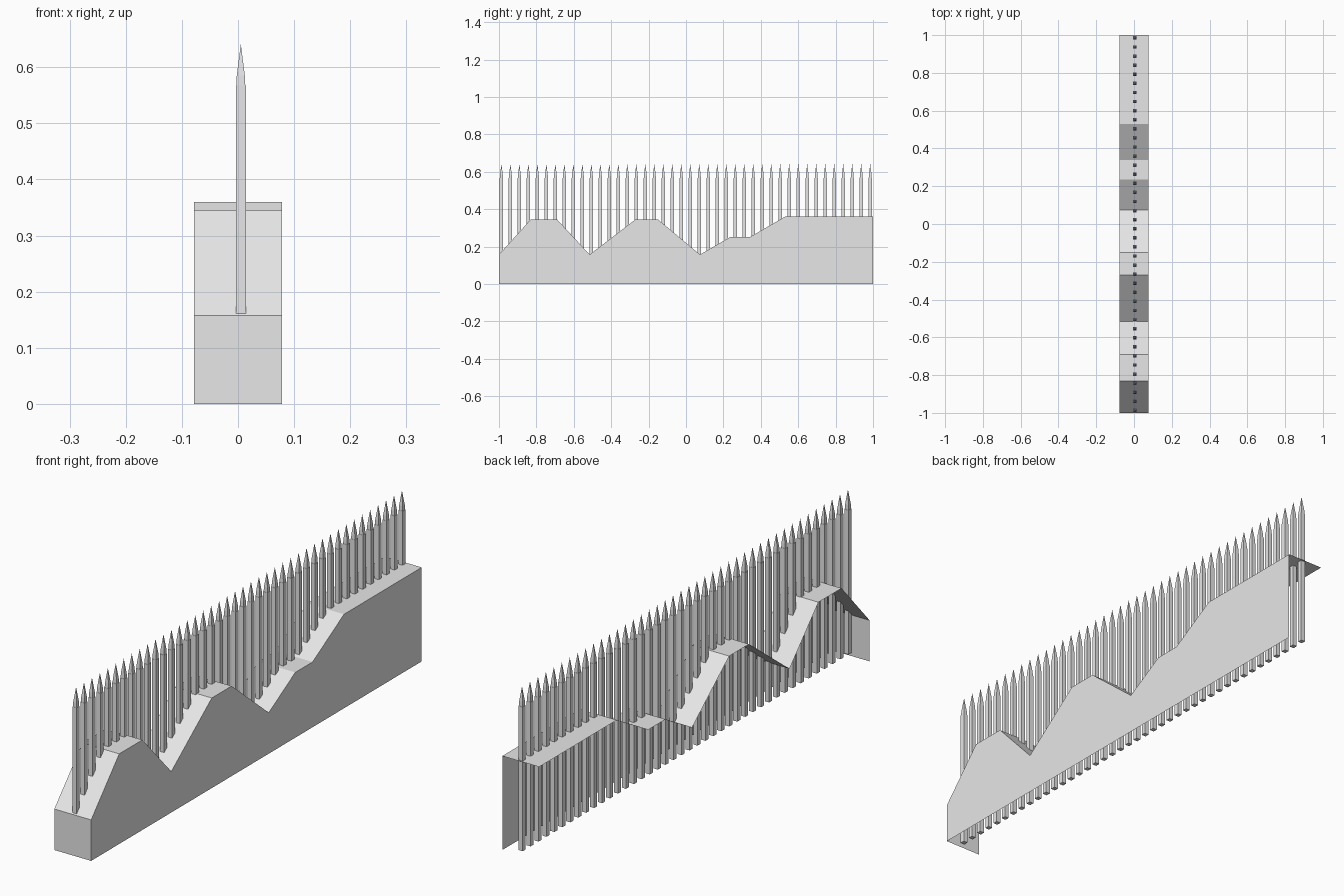
import bpy
import bmesh

if "Cube" in bpy.data.objects:
    bpy.data.objects.remove(bpy.data.objects["Cube"], do_unlink=True)

grey = bpy.data.materials.new("light grey")
grey.use_nodes = True
colour = (0.8, 0.8, 0.8, 1)
grey.diffuse_color = colour
grey.node_tree.nodes["Principled BSDF"].inputs["Base Color"].default_value = colour


def finish(bm, name):
    mesh = bpy.data.meshes.new(name)
    bm.to_mesh(mesh)
    bm.free()
    mesh.materials.append(grey)
    obj = bpy.data.objects.new(name, mesh)
    bpy.context.collection.objects.link(obj)
    return obj


# Stepped wall: an open shell with a top, one long side and a front end
HALF = 0.078
profile = [(-1, 0.157), (-0.83, 0.345), (-0.69, 0.345), (-0.515, 0.157),
           (-0.27, 0.345), (-0.15, 0.345), (0.075, 0.157), (0.235, 0.25),
           (0.34, 0.25), (0.53, 0.36), (1, 0.36)]
bm = bmesh.new()
near = [bm.verts.new((HALF, y, z)) for y, z in profile]
far = [bm.verts.new((-HALF, y, z)) for y, z in profile]
for i in range(len(profile) - 1):
    bm.faces.new((near[i], near[i + 1], far[i + 1], far[i]))
foot_front = bm.verts.new((HALF, -1, 0))
foot_back = bm.verts.new((HALF, 1, 0))
foot_far = bm.verts.new((-HALF, -1, 0))
bm.faces.new([foot_front, foot_back] + near[::-1])
bm.faces.new((foot_far, foot_front, near[0], far[0]))
finish(bm, "wall_shell")


def loft(bm, x, y, rings, point=None):
    """Square rings of (half width, height), closed at the foot and the top."""
    corners = [(-1, -1), (1, -1), (1, 1), (-1, 1)]
    loops = [[bm.verts.new((x + a * w, y + b * w, z)) for a, b in corners]
             for w, z in rings]
    bm.faces.new(loops[0][::-1])
    for low, high in zip(loops, loops[1:]):
        for i in range(4):
            j = (i + 1) % 4
            bm.faces.new((low[i], low[j], high[j], high[i]))
    if point is None:
        bm.faces.new(loops[-1])
    else:
        tip = bm.verts.new((x, y, point))
        for i in range(4):
            bm.faces.new((loops[-1][i], loops[-1][(i + 1) % 4], tip))


# Row of square palings with pointed caps
COUNT = 42
FIRST, LAST = -0.987, 0.985
posts, caps = bmesh.new(), bmesh.new()
for k in range(COUNT):
    y = FIRST + (LAST - FIRST) * k / (COUNT - 1)
    loft(posts, 0.005, y, [(0.009, 0.015), (0.009, 0.567)])
    loft(caps, 0.005, y, [(0.008, 0.567), (0.0072, 0.585)], point=0.641)
finish(posts, "fence_posts")
finish(caps, "post_points")
